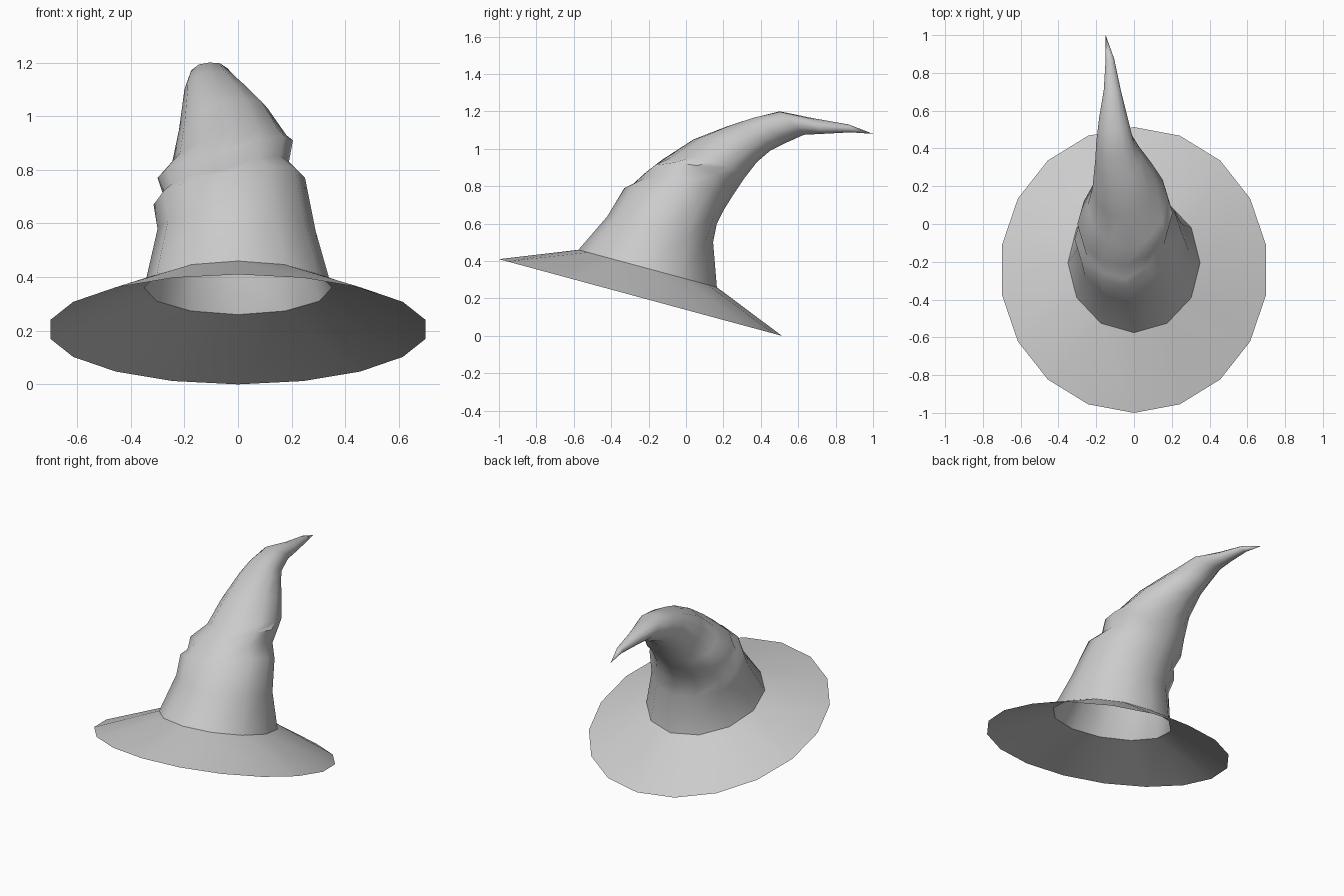
import bpy
from math import sin, cos, tau, radians
from mathutils import Vector

if "Cube" in bpy.data.objects:
    bpy.data.objects.remove(bpy.data.objects["Cube"])

CROWN_SIDES, BRIM_SIDES = 12, 18


def make(name, verts, faces, angle):
    mesh = bpy.data.meshes.new(name)
    mesh.from_pydata(verts, [], faces)
    mesh.update()
    ob = bpy.data.objects.new(name, mesh)
    bpy.context.collection.objects.link(ob)
    bpy.ops.object.select_all(action='DESELECT')
    ob.select_set(True)
    bpy.context.view_layer.objects.active = ob
    bpy.ops.object.shade_smooth_by_angle(angle=radians(angle))
    return ob


def ring(front, back, left, right, sides):
    """Closed loop through a front, back, left and right point, starting at the front."""
    mid_x = (left[0] + right[0]) / 2
    f, b = Vector((mid_x, *front)), Vector((mid_x, *back))
    c = (f + b) / 2
    pts = []
    for i in range(sides):
        a = tau * i / sides
        side = Vector(right if sin(a) >= 0 else left) - c
        pts.append(c + (f - c) * cos(a) + side * abs(sin(a)))
    return pts


# Crown cross-sections: front (y, z), back (y, z), left (x, y, z), right (x, y, z)
sections = [
    ((-.575, .46), (.165, .26), (-.35, -.205, .36), (.35, -.205, .36)),
    ((-.42, .64), (.145, .50), (-.30, -.13, .58), (.29, -.14, .57)),
    ((-.33, .79), (.165, .60), (-.315, -.08, .67), (.25, -.04, .77)),
    ((-.29, .805), (.20, .67), (-.28, -.05, .71), (.19, .02, .83)),
    ((-.22, .87), (.25, .75), (-.30, 0, .77), (.205, .06, .91)),
    ((-.13, .94), (.31, .84), (-.245, .10, .83), (.18, .13, .93)),
    ((.04, 1.05), (.38, .93), (-.22, .19, .95), (.11, .25, 1.03)),
    ((.22, 1.12), (.45, .99), (-.205, .34, 1.06), (.04, .36, 1.09)),
    ((.36, 1.165), (.53, 1.03), (-.20, .43, 1.10), (0, .43, 1.12)),
    ((.50, 1.20), (.63, 1.075), (-.185, .56, 1.14), (-.03, .55, 1.15)),
    ((.70, 1.16), (.73, 1.08), (-.16, .71, 1.12), (-.07, .71, 1.12)),
    ((.87, 1.13), (.88, 1.088), (-.15, .875, 1.11), (-.105, .875, 1.11)),
]
rings = [ring(*s, CROWN_SIDES) for s in sections]

# Bent crown: skin the sections and close them at the tip
n = CROWN_SIDES
verts = [p for r in rings for p in r] + [Vector((-.15, 1.0, 1.08))]
faces = [(k * n + i, k * n + (i + 1) % n, (k + 1) * n + (i + 1) % n, (k + 1) * n + i)
         for k in range(len(rings) - 1) for i in range(n)]
last = (len(rings) - 1) * n
faces += [(last + i, last + (i + 1) % n, len(verts) - 1) for i in range(n)]
make("crown", verts, faces, 50)

# Tilted brim: zip the 18-sided rim to the 12-sided crown opening
m = BRIM_SIDES
rim = ring((-1.0, .41), (.513, 0), (-.71, -.2435, .205), (.71, -.2435, .205), m)
faces, i, j = [], 0, 0
while i < m or j < n:
    if (i + 1) / m <= (j + 1) / n:
        faces.append((i % m, (i + 1) % m, m + j % n))
        i += 1
    else:
        faces.append((i % m, m + (j + 1) % n, m + j % n))
        j += 1
make("brim", rim + rings[0], faces, 50)
